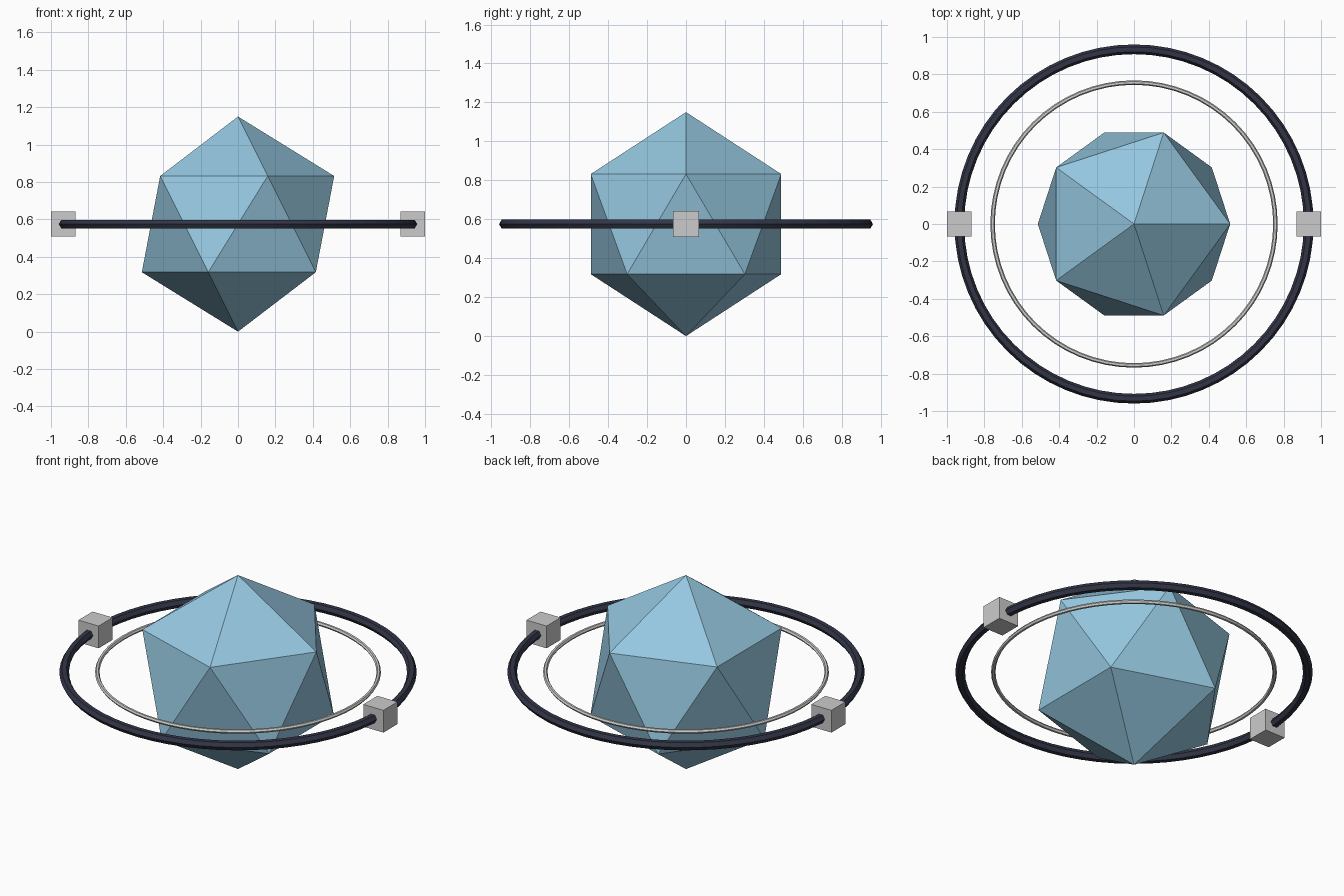
import bpy
import math

if "Cube" in bpy.data.objects:
    bpy.data.objects.remove(bpy.data.objects["Cube"])

CENTRE_Z = 0.575


def material(name, rgb):
    m = bpy.data.materials.new(name)
    m.diffuse_color = (*rgb, 1.0)
    m.use_nodes = True
    m.node_tree.nodes["Principled BSDF"].inputs["Base Color"].default_value = m.diffuse_color
    return m


blue = material("pale blue", (0.30, 0.57, 0.74))
navy = material("dark navy", (0.032, 0.036, 0.062))
silver = material("silver", (0.62, 0.62, 0.61))
grey = material("light grey", (0.60, 0.60, 0.60))


def finish(name, mat):
    obj = bpy.context.object
    obj.name = name
    obj.data.materials.append(mat)
    return obj


def ring(name, radius, thickness, mat):
    # hexagonal cross-section, flat on top and bottom
    bpy.ops.mesh.primitive_torus_add(
        major_segments=64, minor_segments=6, major_radius=radius,
        minor_radius=thickness, location=(0, 0, CENTRE_Z))
    return finish(name, mat)


# Faceted crystal core
bpy.ops.mesh.primitive_ico_sphere_add(
    subdivisions=1, radius=0.575, location=(0, 0, CENTRE_Z))
finish("crystal_core", blue)

# Two level rings around the core
ring("outer_ring", 0.934, 0.026, navy)
ring("inner_ring", 0.756, 0.012, silver)

# Cube nodes on the outer ring
for side, x in (("left", -0.934), ("right", 0.934)):
    bpy.ops.mesh.primitive_cube_add(size=0.132, location=(x, 0, CENTRE_Z))
    finish(side + "_node", grey)
